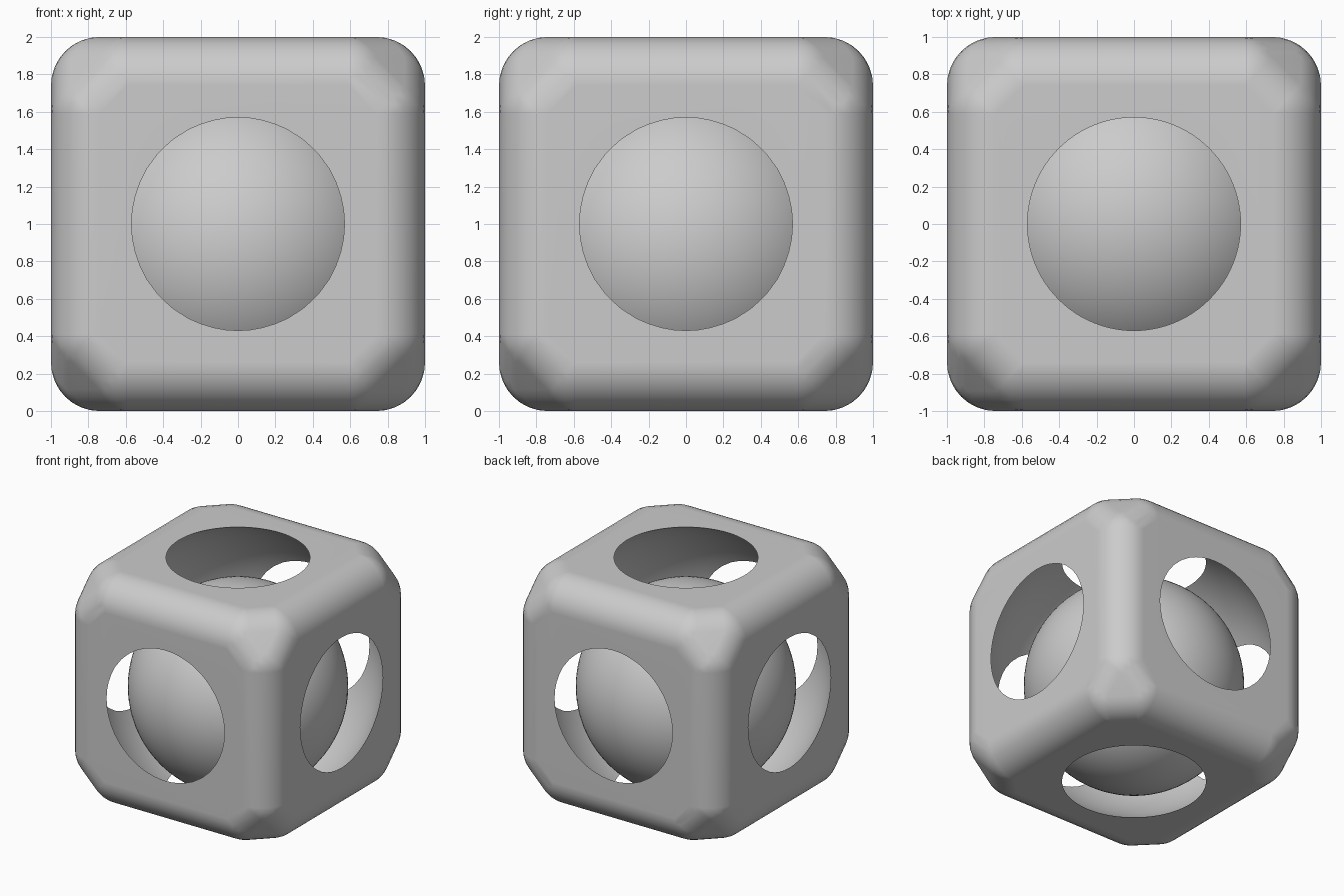
import bpy
import bmesh
from math import radians
from itertools import product
from mathutils import Matrix, Vector

old = bpy.data.objects.get("Cube")
if old:
    bpy.data.objects.remove(old, do_unlink=True)

EDGE_RADIUS = 0.26
CORNER_CUT = 0.15
CAVITY_RADIUS = 1.151
BALL_RADIUS = 0.872
CENTRE = Vector((0, 0, 1))

grey = bpy.data.materials.new("light grey")
grey.use_nodes = True
grey.diffuse_color = (0.6, 0.6, 0.6, 1)
grey.node_tree.nodes["Principled BSDF"].inputs["Base Color"].default_value = (0.6, 0.6, 0.6, 1)


def add_object(name, bm):
    mesh = bpy.data.meshes.new(name)
    bm.to_mesh(mesh)
    bm.free()
    mesh.materials.append(grey)
    obj = bpy.data.objects.new(name, mesh)
    bpy.context.collection.objects.link(obj)
    return obj


def add_sphere(name, radius, centre):
    bm = bmesh.new()
    bmesh.ops.create_uvsphere(bm, u_segments=96, v_segments=48, radius=radius,
                              matrix=Matrix.Translation(centre))
    return add_object(name, bm)


def smooth(obj):
    bpy.ops.object.select_all(action="DESELECT")
    obj.select_set(True)
    bpy.context.view_layer.objects.active = obj
    bpy.ops.object.shade_smooth_by_angle(angle=radians(30))


# Rounded cube: hull of small spheres on a cube with clipped corners
bm = bmesh.new()
half = 1 - EDGE_RADIUS
for signs in product((-1, 1), repeat=3):
    for axis in range(3):
        corner = Vector(signs) * half
        corner[axis] -= signs[axis] * CORNER_CUT
        bmesh.ops.create_uvsphere(bm, u_segments=32, v_segments=16, radius=EDGE_RADIUS,
                                  matrix=Matrix.Translation(corner + CENTRE))
bmesh.ops.delete(bm, geom=bm.faces[:], context="FACES_ONLY")
bmesh.ops.delete(bm, geom=bm.edges[:], context="EDGES_FACES") if bm.edges else None
bmesh.ops.remove_doubles(bm, verts=bm.verts[:], dist=0.0001)
hull = bmesh.ops.convex_hull(bm, input=bm.verts[:])
inside = {v for v in hull["geom_interior"] + hull["geom_unused"]
          if isinstance(v, bmesh.types.BMVert)}
bmesh.ops.delete(bm, geom=list(inside), context="VERTS")
bmesh.ops.dissolve_limit(bm, angle_limit=radians(0.5), verts=bm.verts[:], edges=bm.edges[:])
bmesh.ops.recalc_face_normals(bm, faces=bm.faces[:])
shell = add_object("rounded_cube_shell", bm)

# Round cavity that opens a circular hole in each of the six sides
cutter = add_sphere("cavity_cutter", CAVITY_RADIUS, CENTRE)
cutter.hide_render = True
cut = shell.modifiers.new("cavity", "BOOLEAN")
cut.operation = "DIFFERENCE"
cut.solver = "EXACT"
cut.object = cutter
bpy.context.view_layer.objects.active = shell
bpy.ops.object.modifier_apply(modifier=cut.name)
bpy.data.objects.remove(cutter, do_unlink=True)
smooth(shell)
weighted = shell.modifiers.new("flat_sides", "WEIGHTED_NORMAL")
weighted.keep_sharp = True

# Loose ball resting at the bottom of the cavity
ball = add_sphere("inner_ball", BALL_RADIUS, Vector((0, 0, BALL_RADIUS + 0.003)))
smooth(ball)
